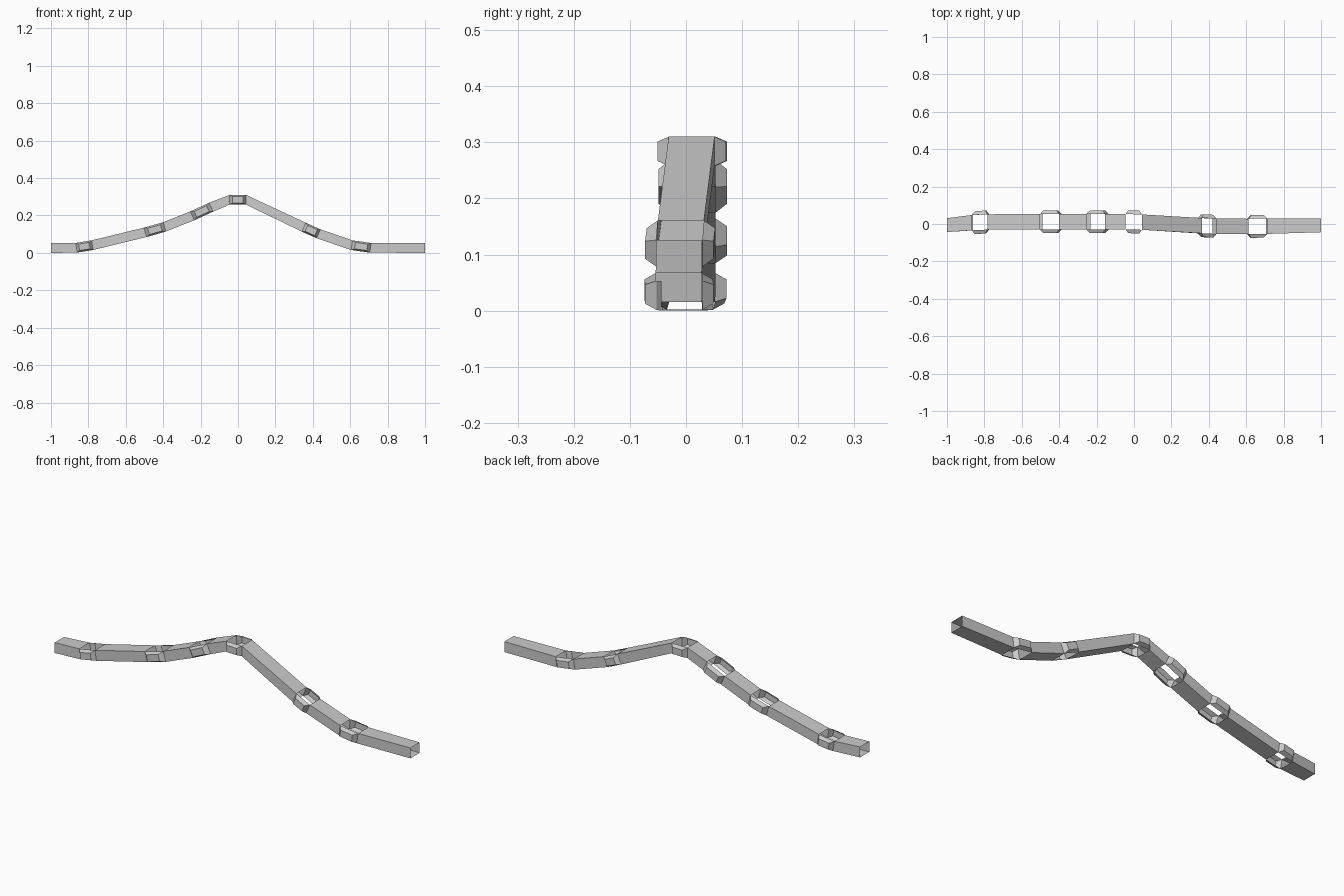
import bpy, bmesh, math
from mathutils import Vector

if "Cube" in bpy.data.objects:
    bpy.data.objects.remove(bpy.data.objects["Cube"])

# Joints along the path: top edge start (x, z), end (x, z), centre y at start and end
JOINTS = [
    (-0.868, 0.053, -0.783, 0.067, 0.007, 0.011),
    (-0.503, 0.135, -0.400, 0.164, 0.012, 0.012),
    (-0.255, 0.222, -0.155, 0.268, 0.012, 0.012),
    (-0.045, 0.310, 0.043, 0.310, 0.012, 0.010),
    (0.363, 0.161, 0.441, 0.126, -0.009, -0.012),
    (0.612, 0.067, 0.712, 0.053, -0.013, -0.012),
]
THICK, HALF, BULGE = 0.052, 0.041, 0.020

bm = bmesh.new()


def ring(x, z, y, angle, half=HALF, thick=THICK):
    """Square cross-section hanging below the top edge, tilted with the slope."""
    bx, bz = x + thick * math.sin(angle), max(0, z - thick * math.cos(angle))
    return [bm.verts.new(p) for p in
            ((x, y - half, z), (x, y + half, z), (bx, y + half, bz), (bx, y - half, bz))]


def tube(a, b):
    """Plain closed section between two rings."""
    for i in range(4):
        j = (i + 1) % 4
        bm.faces.new((a[i], b[i], b[j], a[j]))


def side_bulge(quad, side):
    """Side wall of a joint pushed outwards as a bevelled pad."""
    c = sum((v.co for v in quad), Vector()) / 4
    outer = []
    for v in quad:
        d = v.co - c
        outer.append(bm.verts.new(c + Vector((d.x * 0.66, d.y + side * BULGE, d.z * 0.66))))
    for i in range(4):
        j = (i + 1) % 4
        bm.faces.new((quad[i], quad[j], outer[j], outer[i]))
    bm.faces.new(outer)


# Tube with open ends, and joints that are open above and below
previous = ring(-1, 0.053, -0.006, 0, 0.037, 0.053)
for x0, z0, x1, z1, y0, y1 in JOINTS:
    angle = math.atan2(z1 - z0, x1 - x0)
    a, b = ring(x0, z0, y0, angle), ring(x1, z1, y1, angle)
    tube(previous, a)
    side_bulge((a[0], a[3], b[3], b[0]), -1)
    side_bulge((a[1], b[1], b[2], a[2]), 1)
    previous = b
tube(previous, ring(1, 0.053, -0.007, 0, 0.037, 0.053))

bmesh.ops.recalc_face_normals(bm, faces=bm.faces)
mesh = bpy.data.meshes.new("jointed_tube")
bm.to_mesh(mesh)
bm.free()
bpy.context.collection.objects.link(bpy.data.objects.new("jointed_tube", mesh))
